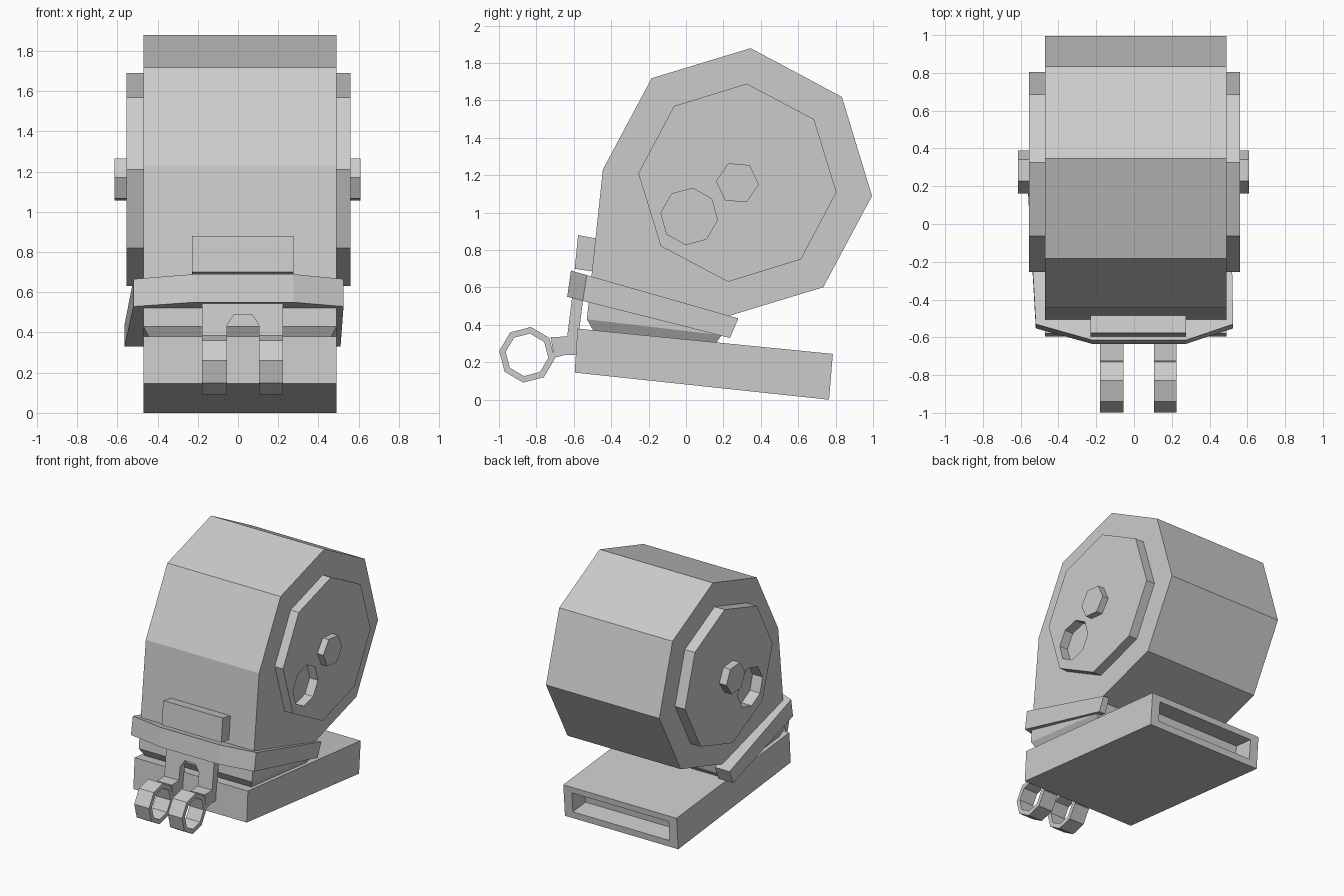
import bpy, bmesh
from math import sin, cos, radians

if "Cube" in bpy.data.objects:
    bpy.data.objects.remove(bpy.data.objects["Cube"], do_unlink=True)

GREY = (0.6, 0.6, 0.6, 1)
grey = bpy.data.materials.new("plain grey")
grey.use_nodes = True
grey.diffuse_color = GREY
grey.node_tree.nodes["Principled BSDF"].inputs["Base Color"].default_value = GREY

LEFT, RIGHT = 0.49, -0.47      # side walls of the body
AXLE = (0.275, 1.16)           # centre of the drum in y, z


def loft(name, start, end):
    """Closed solid between two matching rings of points."""
    bm = bmesh.new()
    a = [bm.verts.new(p) for p in start]
    b = [bm.verts.new(p) for p in end]
    bm.faces.new(a)
    bm.faces.new(b)
    for i in range(len(a)):
        j = (i + 1) % len(a)
        bm.faces.new((a[i], a[j], b[j], b[i]))
    bmesh.ops.recalc_face_normals(bm, faces=bm.faces)
    mesh = bpy.data.meshes.new(name)
    bm.to_mesh(mesh)
    bm.free()
    mesh.materials.append(grey)
    obj = bpy.data.objects.new(name, mesh)
    bpy.context.collection.objects.link(obj)
    return obj


def prism(name, profile, x0, x1):
    """Side profile in y, z extruded across x."""
    return loft(name, [(x0, y, z) for y, z in profile], [(x1, y, z) for y, z in profile])


def polygon(centre, radius, sides, turn):
    angles = [radians(turn - 360 * i / sides) for i in range(sides)]
    return [(centre[0] + radius * cos(a), centre[1] + radius * sin(a)) for a in angles]


def cut(obj, cutter):
    """Subtract the cutter, then discard it."""
    cutter.hide_render = True
    mod = obj.modifiers.new("cut", "BOOLEAN")
    mod.operation = "DIFFERENCE"
    mod.solver = "EXACT"
    mod.object = cutter
    bpy.context.view_layer.objects.active = obj
    bpy.ops.object.modifier_apply(modifier=mod.name)
    bpy.data.objects.remove(cutter, do_unlink=True)


# Body: octagonal drum whose front corner runs down into a foot
drum = polygon(AXLE, 0.723, 8, 174.4)[:7]
prism("body", drum + [(0.19, 0.345), (-0.53, 0.43)], RIGHT, LEFT)

# Tapered neck between body and base
inset = 0.035
loft("neck",
     [(RIGHT, -0.53, 0.43), (LEFT, -0.53, 0.43), (LEFT, 0.19, 0.345), (RIGHT, 0.19, 0.345)],
     [(RIGHT + inset, -0.49, 0.36), (LEFT - inset, -0.49, 0.36),
      (LEFT - inset, 0.155, 0.295), (RIGHT + inset, 0.155, 0.295)])

# Side dials with a recessed hole and a raised hub
for side, wall, face, tip in (("left", LEFT, 0.56, 0.61), ("right", RIGHT, -0.555, -0.615)):
    dial = prism(side + "_dial", polygon(AXLE, 0.532, 8, 84.6), wall * 0.7, face)
    cut(dial, prism("hole_cutter", polygon((0.017, 0.98), 0.152, 8, 83), wall * 0.5, wall * 1.5))
    prism(side + "_hub", polygon(AXLE, 0.115, 6, 115), wall, tip)

# Tilted base with a slot in its back
base = prism("base", [(-0.58, 0.38), (0.785, 0.245), (0.765, 0), (-0.595, 0.145)], RIGHT, LEFT)
cut(base, prism("slot_cutter", [(0.63, 0.215), (0.9, 0.188), (0.89, 0.038), (0.615, 0.065)],
                RIGHT + 0.07, LEFT - 0.07))

# Strap wrapping the front and both sides
outline = [(-0.565, 0.28), (-0.52, -0.53), (-0.22, -0.615), (0.275, -0.615),
           (0.525, -0.53), (0.51, 0.28), (0.46, 0.28), (0.46, -0.48),
           (-0.44, -0.48), (-0.44, 0.28)]
top, bottom = [], []
for x, y in outline:
    run = y + 0.615
    z = 0.69 - 0.285 * run
    top.append((x, y, z))
    bottom.append((x, y - 0.02 - 0.028 * run, z - 0.14 + 0.039 * run))
loft("strap", top, bottom)

# Block above the strap
prism("front_block", [(-0.577, 0.88), (-0.44, 0.855), (-0.46, 0.68), (-0.595, 0.70)], -0.23, 0.275)

# Forked bracket hanging below the strap, with a chamfered opening
fork = [(-0.18, 0.57), (0.225, 0.57), (0.225, 0.24), (0.105, 0.24), (0.105, 0.435),
        (0.07, 0.49), (-0.02, 0.49), (-0.055, 0.435), (-0.055, 0.24), (-0.18, 0.24)]
loft("bracket",
     [(x, -0.61 - 0.125 * (0.54 - z), z) for x, z in fork],
     [(x, -0.55 - 0.125 * (0.54 - z), z) for x, z in fork])

# Two eyelets, each on a short stem
for side, x0, x1 in (("right", -0.18, -0.055), ("left", 0.105, 0.225)):
    prism(side + "_stem", [(-0.724, 0.335), (-0.63, 0.338), (-0.58, 0.255), (-0.704, 0.225)], x0, x1)
    eyelet = prism(side + "_eyelet", polygon((-0.85, 0.24), 0.15, 8, 82), x0, x1)
    cut(eyelet, prism("eyelet_cutter", polygon((-0.85, 0.24), 0.115, 8, 82), x0 - 0.1, x1 + 0.1))
